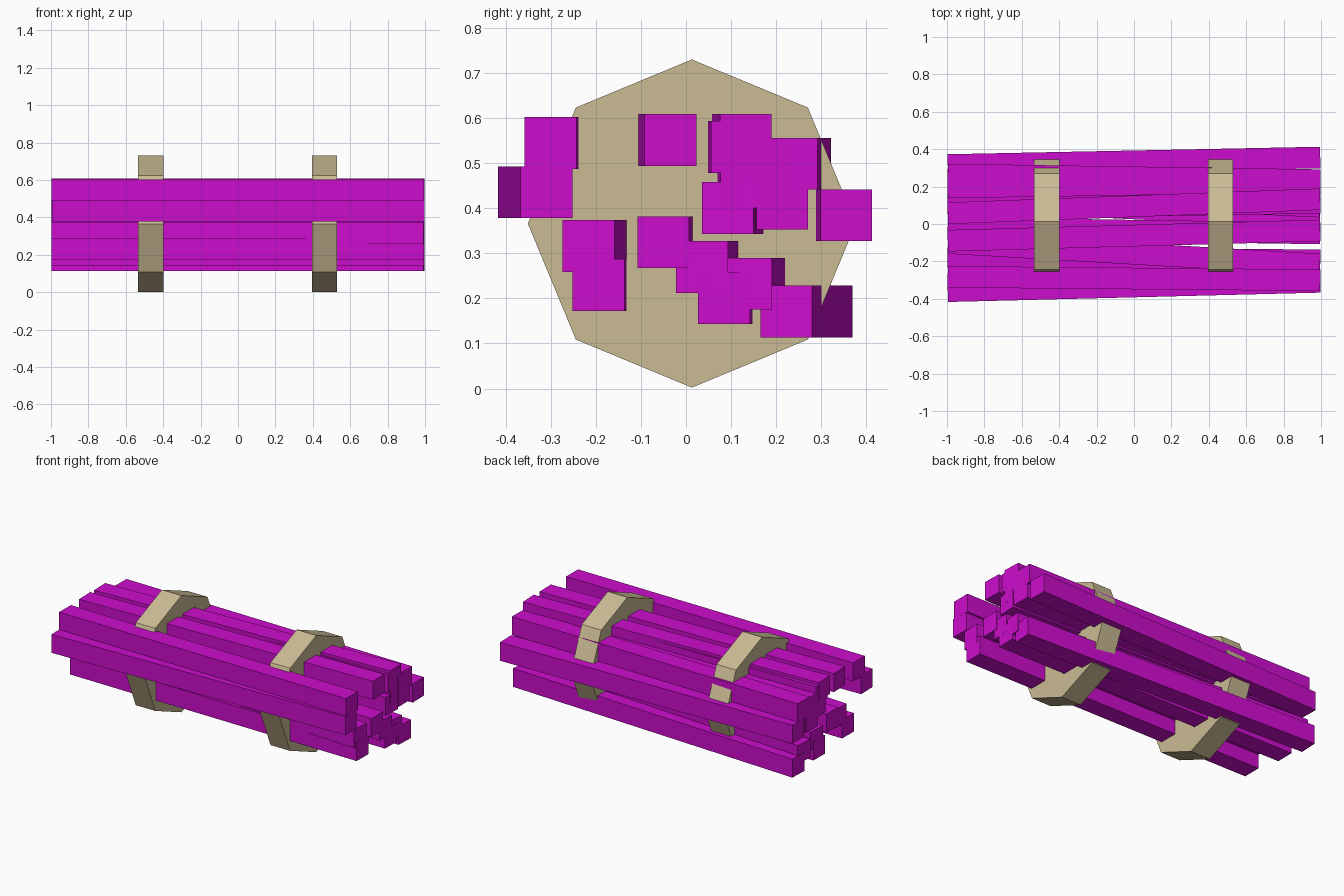
import bpy
import math

cube = bpy.data.objects.get("Cube")
if cube:
    bpy.data.objects.remove(cube, do_unlink=True)


def make_material(name, color):
    mat = bpy.data.materials.new(name)
    mat.use_nodes = True
    mat.diffuse_color = color
    mat.node_tree.nodes["Principled BSDF"].inputs["Base Color"].default_value = color
    return mat


magenta = make_material("bright magenta", (0.61, 0.004, 0.61, 1))
tan = make_material("tan strap", (0.6, 0.5, 0.3, 1))

SIDE = 0.115      # square section of every beam
LENGTH = 1.992


def add_beam(index, y, z, drift):
    """Beam whose right-end corner is (y, z); drift is the sideways shift at the other end."""
    yaw = -math.atan2(drift, LENGTH)
    bpy.ops.mesh.primitive_cube_add(
        size=1,
        location=(0, y + SIDE / 2 + drift / 2, z + SIDE / 2),
        rotation=(0, 0, yaw))
    beam = bpy.context.object
    beam.name = f"beam_{index:02d}"
    beam.scale = (LENGTH, SIDE, SIDE)
    beam.data.materials.append(magenta)


def add_strap(name, x):
    """Solid eight-sided band around the bundle."""
    bpy.ops.mesh.primitive_cylinder_add(
        vertices=8, radius=0.364, depth=0.135,
        location=(x, 0.013, 0.366), rotation=(0, math.pi / 2, 0))
    strap = bpy.context.object
    strap.name = name
    strap.data.materials.append(tan)


# Loosely stacked beams: y, z, drift
beams = [
    # upper layer
    (-0.358, 0.487, 0.018), (-0.367, 0.378, -0.05), (-0.092, 0.494, -0.055),
    (0.075, 0.494, -0.075), (0.056, 0.478, -0.03), (0.077, 0.40, -0.03),
    (0.152, 0.436, -0.01), (0.177, 0.441, 0.03), (0.035, 0.343, 0.095),
    (0.156, 0.353, -0.03), (0.298, 0.327, -0.04),
    # lower layer
    (-0.274, 0.259, 0.115), (-0.252, 0.172, 0.02), (-0.108, 0.267, 0.03),
    (-0.022, 0.212, 0.095), (0.076, 0.175, 0.124), (0.027, 0.143, 0.025),
    (0.165, 0.113, 0.09),
]
for i, spec in enumerate(beams, 1):
    add_beam(i, *spec)

# Straps
add_strap("right_strap", -0.467)
add_strap("left_strap", 0.463)
